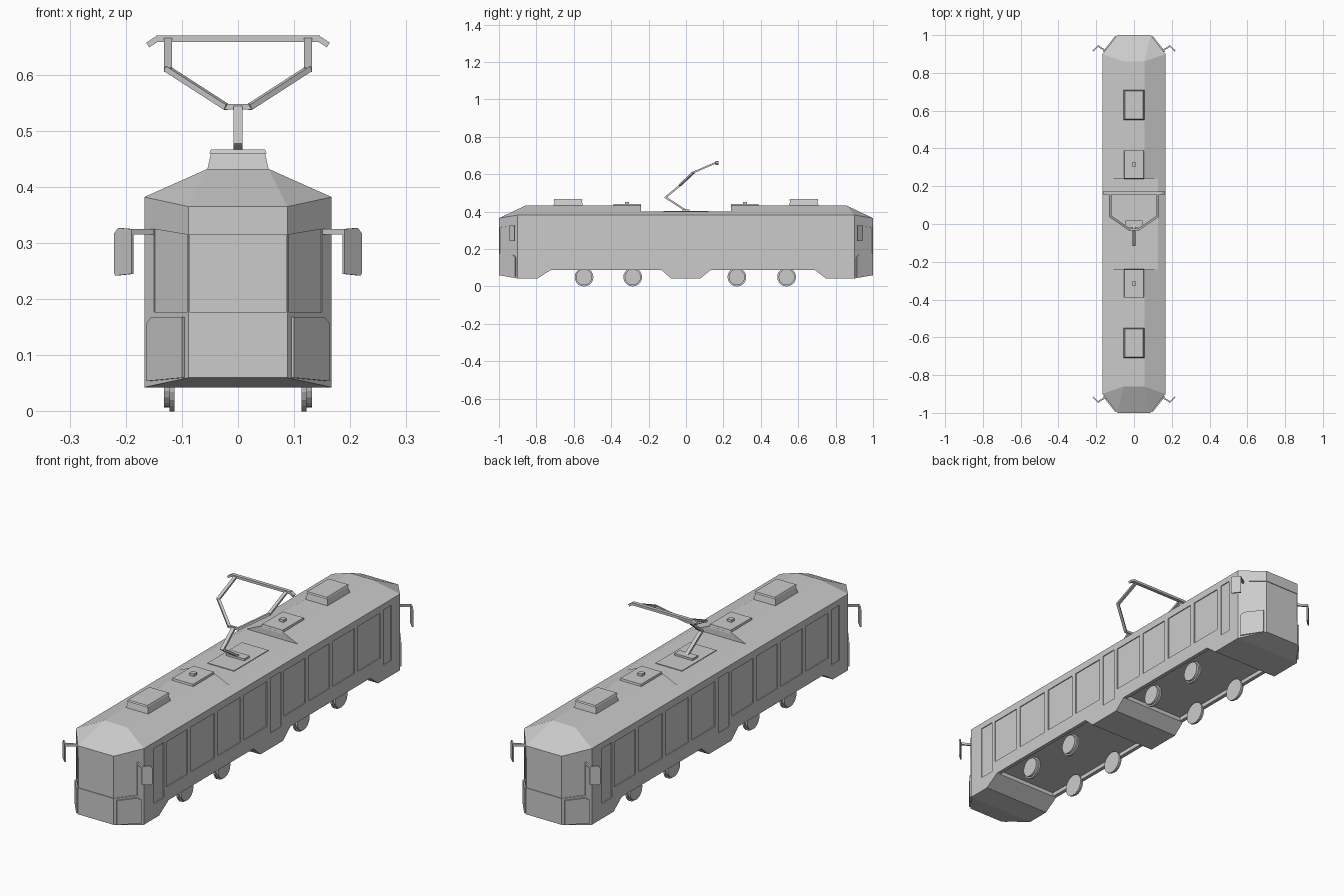
import bpy, bmesh, math
from mathutils import Vector, Matrix

if "Cube" in bpy.data.objects:
    bpy.data.objects.remove(bpy.data.objects["Cube"])


def hull(name, pts):
    """Flat-faced convex solid through the given points."""
    bm = bmesh.new()
    for p in pts:
        bm.verts.new(p)
    bmesh.ops.convex_hull(bm, input=bm.verts)
    bmesh.ops.dissolve_limit(bm, angle_limit=0.002, verts=bm.verts, edges=bm.edges)
    bmesh.ops.recalc_face_normals(bm, faces=bm.faces)
    me = bpy.data.meshes.new(name)
    bm.to_mesh(me)
    bm.free()
    ob = bpy.data.objects.new(name, me)
    bpy.context.collection.objects.link(ob)
    return ob


def box(name, x0, x1, y0, y1, z0, z1, taper=0.0):
    """Box whose top may be inset by the taper."""
    pts = [(x, y, z0) for x in (x0, x1) for y in (y0, y1)]
    pts += [(x, y, z1) for x in (x0 + taper, x1 - taper) for y in (y0 + taper, y1 - taper)]
    return hull(name, pts)


def bar(name, a, b, w, h):
    """Square-section bar between two points."""
    a, b = Vector(a), Vector(b)
    d = (b - a).normalized()
    side = d.cross(Vector((0, 0, 1))).normalized() * w / 2
    up = side.cross(d).normalized() * h / 2
    return hull(name, [p + i * side + j * up for p in (a, b) for i in (-1, 1) for j in (-1, 1)])


def plate(name, outline, axes, origin, d0, d1):
    """Flat outline (u, z) set on a vertical face and extruded along its normal."""
    u, n = axes
    return hull(name, [origin + u * p[0] + Vector((0, 0, p[1])) + n * d
                       for p in outline for d in (d0, d1)])


def cut(target, cutter):
    mod = target.modifiers.new("cut", 'BOOLEAN')
    mod.operation = 'DIFFERENCE'
    mod.solver = 'EXACT'
    mod.object = cutter
    bpy.context.view_layer.objects.active = target
    bpy.ops.object.modifier_apply(modifier=mod.name)
    bpy.data.objects.remove(cutter)


W, NOSE, YC = 0.167, 0.088, 0.9      # half width, half nose width, corner y
ENDS = [(sx, sy) for sx in (-1, 1) for sy in (-1, 1)]

# Body shell with chamfered ends and sloped roof
corner = [(W, YC, 0.043), (NOSE, 1, 0.06), (W, YC, 0.382), (W, 0.86, 0.382),
          (NOSE, 1, 0.365), (0.055, 0.86, 0.432)]
body = hull("tram_body", [(x * sx, y * sy, z) for x, y, z in corner for sx, sy in ENDS])

# Lowered roof middle
cut(body, box("roof_cutter", -0.3, 0.3, -0.24, 0.24, 0.4, 0.6))

# Bogie openings under the floor, with a deeper pocket between the skirts
for a, b, c, d in ((-0.79, -0.725, -0.13, -0.085), (0.08, 0.13, 0.69, 0.745)):
    prof = [(a - 0.03, 0.02), (a, 0.045), (b, 0.087), (c, 0.087), (d, 0.045), (d + 0.03, 0.02)]
    cut(body, hull("bogie_cutter", [(x, y, z) for y, z in prof for x in (-0.3, 0.3)]))
    cut(body, box("pocket_cutter", -0.15, 0.15, b, c, 0.07, 0.105))

# Side windows and doors, the two sides being half-turn copies
windows = [(-0.74, -0.595), (-0.57, -0.405), (-0.38, -0.22), (-0.195, -0.035),
           (0.085, 0.235), (0.26, 0.405), (0.43, 0.58), (0.605, 0.76)]
panels = [(a, b, 0.15, 0.35) for a, b in windows]
panels += [(-0.01, 0.065, 0.11, 0.355), (-0.83, -0.76, 0.11, 0.355), (0.785, 0.84, 0.11, 0.355)]
for s in (-1, 1):
    for a, b, z0, z1 in panels:
        xs = sorted((s * 0.163, s * 0.2))
        ys = sorted((s * a, s * b))
        cut(body, box("window_cutter", *xs, *ys, z0, z1))

# Windscreens in each nose
for s in (-1, 1):
    ys = sorted((s * 0.997, s * 1.1))
    cut(body, box("windscreen_cutter", -0.086, 0.086, *ys, 0.177, 0.315))

# Corner panes, lamp panels and mirrors at the four chamfers
length = math.hypot(W - NOSE, 1 - YC)
for sx, sy in ENDS:
    origin = Vector((sx * NOSE, sy, 0))
    u = Vector((sx * (W - NOSE), -sy * (1 - YC), 0)) / length
    n = Vector((sx * (1 - YC), sy * (W - NOSE), 0)) / length
    axes = (u, n)
    pane = [(0.003, 0.177), (0.1, 0.177), (0.1, 0.325), (0.003, 0.315)]
    cut(body, plate("pane_cutter", pane, axes, origin, -0.003, 0.03))
    lamp = [(0.012, 0.06), (0.115, 0.054), (0.115, 0.156), (0.1, 0.168), (0.012, 0.168)]
    plate("lamp_panel", lamp, axes, origin, -0.004, 0.006)
    bar("mirror_arm", (sx * 0.148, sy * 0.915, 0.32), (sx * 0.192, sy * 0.944, 0.32), 0.008, 0.01)
    m0 = Vector((sx * 0.188, sy * 0.945, 0))
    mu = Vector((sx * 0.031, -sy * 0.03, 0)).normalized()
    mn = Vector((sx * 0.03, sy * 0.031, 0)).normalized()
    glass = [(0, 0.245), (0.04, 0.242), (0.043, 0.247), (0.043, 0.317), (0.033, 0.327), (0, 0.325)]
    plate("mirror", glass, (mu, mn), m0, -0.003, 0.003)

# Wheels: tread drum with a larger inner flange
for y in (-0.545, -0.285, 0.272, 0.538):
    for s in (-1, 1):
        for name, r, x0, x1 in (("wheel_flange", 0.05, 0.113, 0.122), ("wheel_tread", 0.043, 0.113, 0.132)):
            ring = [(y + r * math.cos(t * math.pi / 10), 0.05 + r * math.sin(t * math.pi / 10))
                    for t in range(20)]
            hull(name, [(s * x, p, q) for p, q in ring for x in (x0, x1)])

# Roof equipment, same at both ends
for s in (-1, 1):
    y = s * 0.63
    box("roof_unit", -0.056, 0.056, y - 0.08, y + 0.08, 0.425, 0.461, 0.008)
    box("roof_unit_lid", -0.051, 0.051, y - 0.078, y + 0.078, 0.46, 0.467, 0.003)
    y = s * 0.315
    box("roof_hatch", -0.054, 0.054, y - 0.076, y + 0.076, 0.425, 0.441, 0.003)
    box("hatch_knob", -0.011, 0.011, y - 0.011, y + 0.011, 0.44, 0.452)

# Pantograph base
box("pantograph_plate", -0.065, 0.065, -0.12, 0.12, 0.397, 0.403)
box("pantograph_base", -0.045, 0.045, -0.02, 0.018, 0.4, 0.412)

# Pantograph arms, fork and contact bar
bar("lower_arm", (0, 0.005, 0.402), (0, -0.112, 0.478), 0.016, 0.01)
bar("upper_arm", (0, -0.112, 0.474), (0, -0.03, 0.542), 0.016, 0.01)
bar("fork_root", (-0.024, -0.03, 0.543), (0.024, -0.03, 0.543), 0.01, 0.01)
for s in (-1, 1):
    bar("fork_arm", (s * 0.02, -0.032, 0.542), (s * 0.127, 0.042, 0.611), 0.012, 0.01)
    bar("fork_post", (s * 0.125, 0.038, 0.609), (s * 0.125, 0.165, 0.664), 0.014, 0.009)
    bar("contact_horn", (s * 0.144, 0.165, 0.664), (s * 0.161, 0.165, 0.653), 0.016, 0.01)
bar("contact_bar", (-0.146, 0.165, 0.664), (0.146, 0.165, 0.664), 0.016, 0.011)
